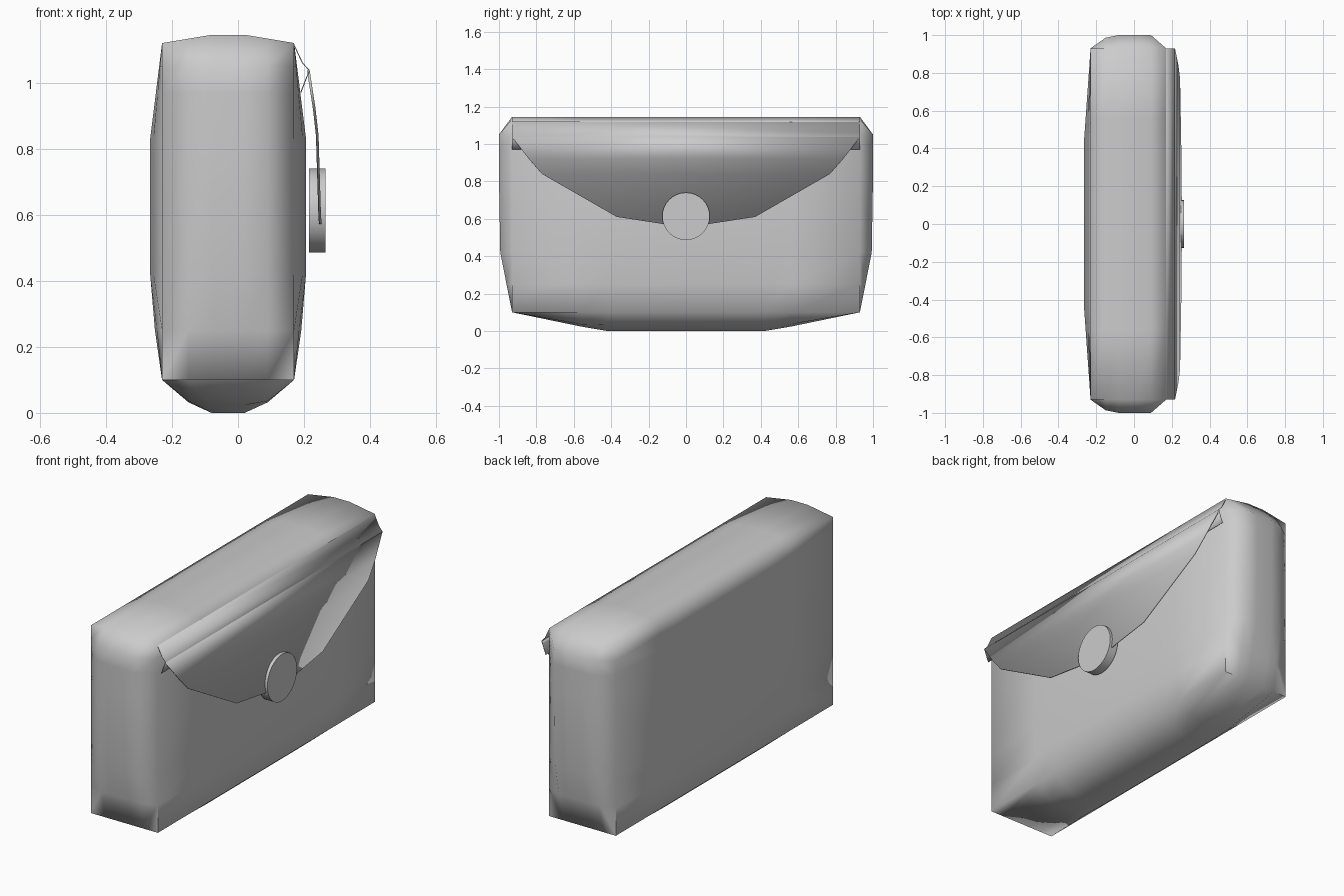
import bpy, bmesh, math
from itertools import product

if "Cube" in bpy.data.objects:
    bpy.data.objects.remove(bpy.data.objects["Cube"])


def interp(pts, v):
    """Piecewise linear lookup through (position, value) pairs."""
    for (a, fa), (b, fb) in zip(pts, pts[1:]):
        if v <= b + 1e-6:
            return fa + (fb - fa) * max(0, (v - a) / (b - a))
    return pts[-1][1]


def make_object(name, bm, angle):
    bmesh.ops.recalc_face_normals(bm, faces=bm.faces)
    mesh = bpy.data.meshes.new(name)
    bm.to_mesh(mesh)
    bm.free()
    ob = bpy.data.objects.new(name, mesh)
    bpy.context.collection.objects.link(ob)
    bpy.ops.object.select_all(action='DESELECT')
    ob.select_set(True)
    bpy.context.view_layer.objects.active = ob
    bpy.ops.object.shade_smooth_by_angle(angle=math.radians(angle))
    return ob


# Padded body: a coarse box whose faces bulge outwards
XS = [-0.23, -0.15, -0.08, 0.02, 0.09, 0.17]
YS = [-0.93, -0.56, -0.42, 0.42, 0.56, 0.93]
ZS = [0.1, 0.25, 0.42, 0.83, 0.97, 1.05, 1.12]
TOP_X = [(-0.23, 0), (-0.08, 1), (0.02, 1), (0.17, 0)]
BASE_X = [(-0.23, 0), (-0.15, .8), (-0.05, 1), (0, 1), (0.09, .8), (0.17, 0)]
BASE_Y = [(0, 1), (0.56, .8), (0.93, 0)]
END_X = [(-0.23, 0), (-0.13, 1), (0.09, 1), (0.17, 0)]
END_Z = [(0.1, 0), (0.42, .9), (0.55, 1), (1.05, 1), (1.12, 0)]
SIDE_Y = [(0, 1), (0.42, 1), (0.93, 0)]
SIDE_Z = [(0.1, 0), (0.25, .6), (0.42, 1), (0.83, 1), (1.12, 0)]


def bulge(p):
    x, y, z = p
    nx, ny, nz = x, y, z
    if z == ZS[-1]:
        nz += 0.025 * interp(TOP_X, x)
    if z == ZS[0]:
        nz -= 0.1 * interp(BASE_X, x) * interp(BASE_Y, abs(y))
    if abs(y) == 0.93:
        ny += math.copysign(0.07, y) * interp(END_X, x) * interp(END_Z, z)
    if x in (XS[0], XS[-1]):
        nx += math.copysign(0.036, x) * interp(SIDE_Y, abs(y)) * interp(SIDE_Z, z)
    return nx, ny, nz


bm = bmesh.new()
AXES = (XS, YS, ZS)
verts = {}


def vert(key):
    if key not in verts:
        verts[key] = bm.verts.new(bulge([AXES[k][key[k]] for k in range(3)]))
    return verts[key]


for k in range(3):
    a, b = [n for n in range(3) if n != k]
    for end, i, j in product((0, len(AXES[k]) - 1),
                             range(len(AXES[a]) - 1), range(len(AXES[b]) - 1)):
        quad = []
        for di, dj in ((0, 0), (1, 0), (1, 1), (0, 1)):
            key = [0, 0, 0]
            key[k], key[a], key[b] = end, i + di, j + dj
            quad.append(vert(tuple(key)))
        bm.faces.new(quad)
# slight crown along the underside so that it touches the ground
for v in bm.verts:
    if v.co.z < 0.03 and abs(v.co.y) < 0.5 and -0.1 < v.co.x < 0.05:
        v.co.z = 0
make_object("body", bm, 75)


def strip(name, rows, thickness):
    """Loft of (x, z, half width) rows across y."""
    bm = bmesh.new()
    pairs = [[bm.verts.new((x, s * w, z)) for s in (-1, 1)] for x, z, w in rows]
    for p, q in zip(pairs, pairs[1:]):
        bm.faces.new((p[0], p[1], q[1], q[0]))
    ob = make_object(name, bm, 40)
    mod = ob.modifiers.new("thickness", 'SOLIDIFY')
    mod.thickness = thickness
    mod.offset = 0
    return ob


# Folded lip where the flap meets the body, and the hanging flap
strip("flap_lip", [(0.168, 1.118, .93), (0.195, 1.06, .93),
                   (0.216, 1.037, .93), (0.19, 0.97, .93)], 0.003)
strip("flap", [(0.213, 1.037, .93), (0.231, 0.92, .84), (0.240, 0.84, .77),
               (0.247, 0.61, .37), (0.249, 0.572, .12)], 0.008)

# Round clasp button
bm = bmesh.new()
bmesh.ops.create_cone(bm, cap_ends=True, segments=32, radius1=0.127,
                      radius2=0.127, depth=0.05)
button = make_object("clasp_button", bm, 30)
button.rotation_euler = (0, math.pi / 2, 0)
button.location = (0.24, 0, 0.613)
